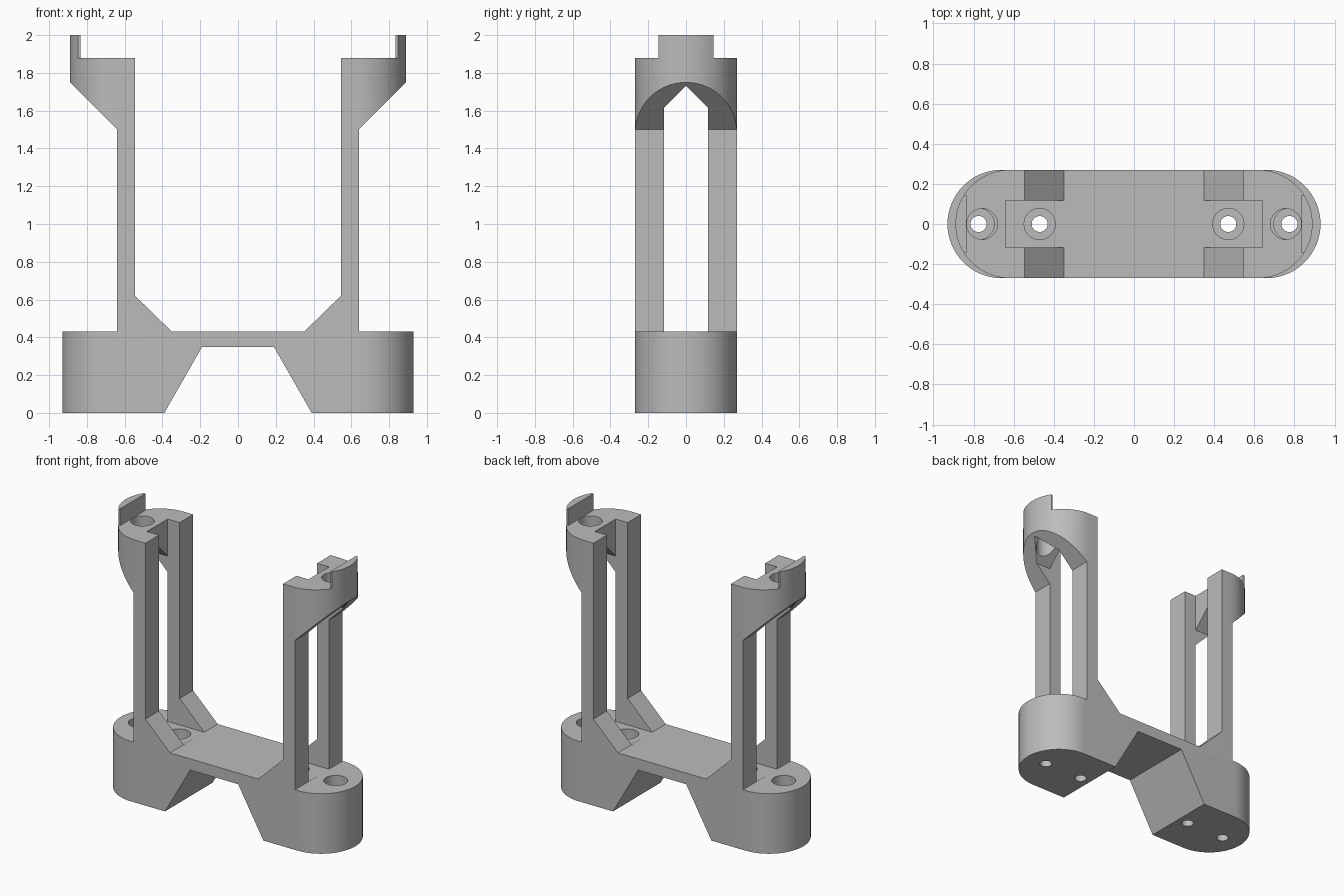
import bpy, bmesh, math
from mathutils import Vector

cube = bpy.data.objects.get("Cube")
if cube:
    bpy.data.objects.remove(cube, do_unlink=True)

grey = bpy.data.materials.new("plain grey")
grey.use_nodes = True
colour = (0.5, 0.5, 0.5, 1)
grey.diffuse_color = colour
grey.node_tree.nodes["Principled BSDF"].inputs["Base Color"].default_value = colour


def prism(name, outline, lo, hi, axis):
    """Extrude a 2D outline along the named axis from lo to hi."""
    place = {"x": lambda a, b, t: (t, a, b),
             "y": lambda a, b, t: (a, t, b),
             "z": lambda a, b, t: (a, b, t)}[axis]
    bm = bmesh.new()
    face = bm.faces.new([bm.verts.new(place(a, b, lo)) for a, b in outline])
    new = bmesh.ops.extrude_face_region(bm, geom=[face])["geom"]
    shift = Vector(place(0, 0, hi - lo))
    bmesh.ops.translate(bm, vec=shift, verts=[v for v in new if isinstance(v, bmesh.types.BMVert)])
    bmesh.ops.recalc_face_normals(bm, faces=bm.faces)
    mesh = bpy.data.meshes.new(name)
    bm.to_mesh(mesh)
    bm.free()
    obj = bpy.data.objects.new(name, mesh)
    bpy.context.collection.objects.link(obj)
    return obj


def arc(cx, cy, r, start, end, steps):
    return [(cx + r * math.cos(start + (end - start) * i / steps),
             cy + r * math.sin(start + (end - start) * i / steps)) for i in range(steps + 1)]


def rect(a0, a1, b0, b1):
    return [(a0, b0), (a1, b0), (a1, b1), (a0, b1)]


def carve(target, tool, operation="DIFFERENCE"):
    mod = target.modifiers.new("carve", "BOOLEAN")
    mod.operation = operation
    mod.solver = "EXACT"
    mod.object = tool
    bpy.context.view_layer.objects.active = target
    bpy.ops.object.modifier_apply(modifier=mod.name)
    bpy.data.objects.remove(tool, do_unlink=True)


HALF = 0.27      # half depth of the stand
DECK = 0.43      # top of the base
SLOT = 0.117     # half width of the slot between the posts
HEAD = 1.88      # top of the heads
Q = math.pi / 2

# Side silhouette: base, gussets, posts, heads and end lips
half = [(0.19, 0.35), (0.39, 0), (0.93, 0), (0.93, DECK), (0.64, DECK), (0.64, 1.5),
        (0.89, 1.75), (0.89, 2), (0.835, 2), (0.835, HEAD), (0.545, HEAD),
        (0.545, 0.62), (0.35, DECK)]
body = prism("stand_body", half + [(-x, z) for x, z in reversed(half)], -0.4, 0.4, "y")

# Rounded plan of the base
plan = arc(0.66, 0, HALF, -Q, Q, 32) + arc(-0.66, 0, HALF, Q, 3 * Q, 32)
carve(body, prism("plan_tool", plan, -0.1, 2.1, "z"), "INTERSECT")

for s in (1, -1):
    # Rounded outer ends of the head
    ring = arc(0.62, 0, HALF, -Q, Q, 32) + [(0.62, 0.4), (1.1, 0.4), (1.1, -0.4), (0.62, -0.4)]
    carve(body, prism("round_tool", [(s * x, y) for x, y in ring], 1.49, 2.1, "z"))

    # Open slot between the posts and peaked tunnel under the head
    xs = sorted((s * 0.3, s * 0.64))
    carve(body, prism("slot_tool", rect(*xs, -SLOT, SLOT), DECK + 0.0002, 2.1, "z"))
    house = [(-SLOT, DECK + 0.0002), (SLOT, DECK + 0.0002), (SLOT, 1.615),
             (0, 1.733), (-SLOT, 1.615)]
    carve(body, prism("tunnel_tool", house, *sorted((s * 0.6, s * 1.1)), "x"))

    # Narrow the end lip
    lip_xs = sorted((s * 0.7, s * 1.1))
    for y0, y1 in ((0.145, 0.4), (-0.4, -0.145)):
        carve(body, prism("lip_tool", rect(*lip_xs, y0, y1), HEAD, 2.1, "z"))

    # Head hole, then counterbored screw holes in the base
    for x, r, z0, z1 in ((0.757, 0.077, 1.45, 2.1),
                         (0.47, 0.078, 0.14, 0.6), (0.47, 0.04, -0.1, 0.3),
                         (0.775, 0.078, 0.14, 0.6), (0.775, 0.04, -0.1, 0.3)):
        circle = arc(s * x, 0, r, 0, 4 * Q, 32)[:-1]
        carve(body, prism("hole_tool", circle, z0, z1, "z"))

body.data.materials.clear()
body.data.materials.append(grey)
for poly in body.data.polygons:
    poly.material_index = 0

bpy.ops.object.select_all(action="DESELECT")
body.select_set(True)
bpy.context.view_layer.objects.active = body
bpy.ops.object.shade_smooth_by_angle(angle=math.radians(30))
